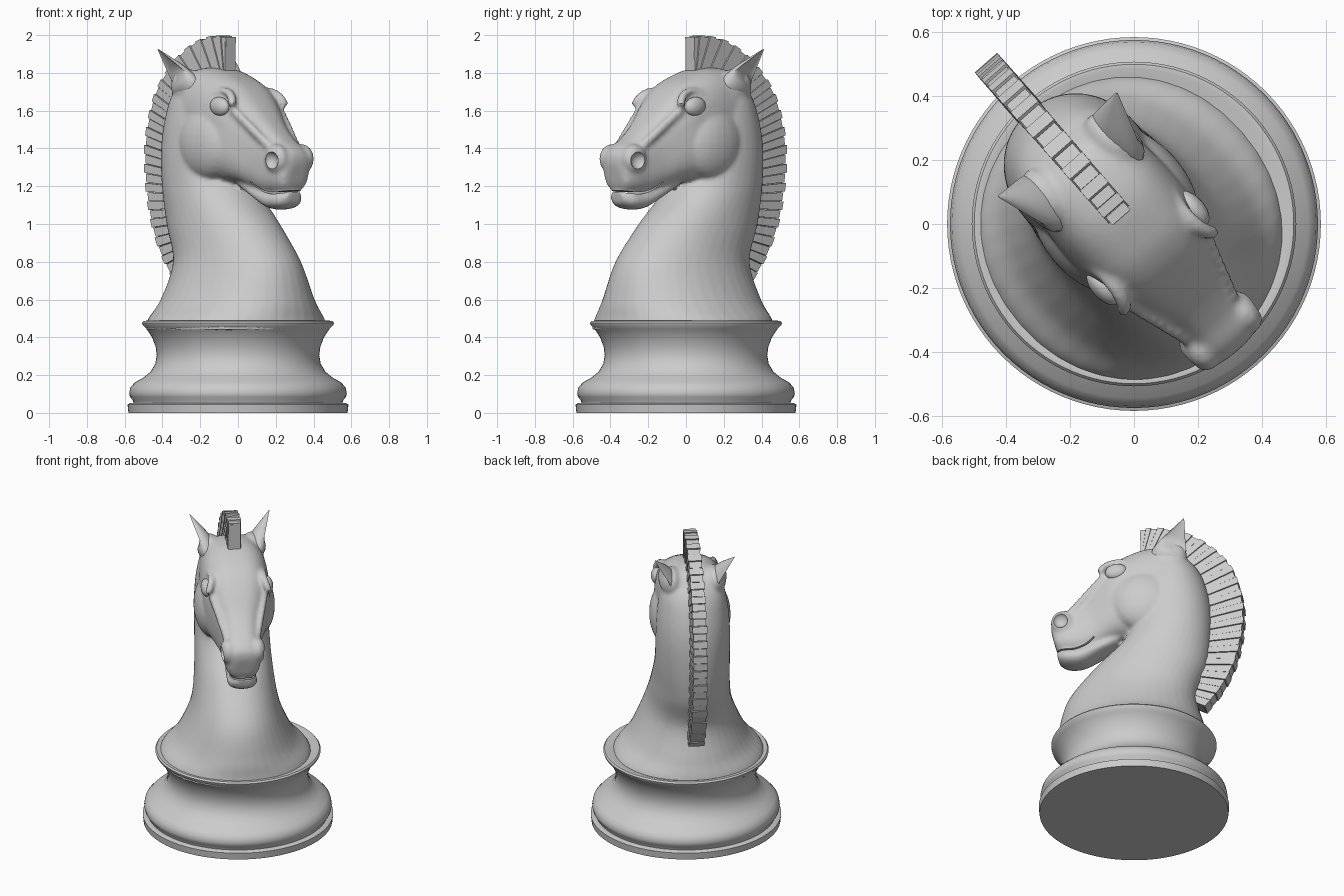
import bpy, bmesh, math
from mathutils import Matrix, Vector

old = bpy.data.objects.get("Cube")
if old:
    bpy.data.objects.remove(old)

# One stone-grey material
stone = bpy.data.materials.new("stone_grey")
stone.use_nodes = True
GREY = (0.6, 0.6, 0.6, 1)
stone.diffuse_color = GREY
stone.node_tree.nodes["Principled BSDF"].inputs["Base Color"].default_value = GREY

# Figure frame: x forward, y to its left, z up, turned to face a corner
TURN = Matrix.Translation((-0.012, -0.011, 0)) @ Matrix.Rotation(math.radians(-48.8), 4, 'Z')


def finish(bm, name, smooth=None, matrix=TURN):
    bmesh.ops.recalc_face_normals(bm, faces=bm.faces)
    bm.transform(matrix)
    mesh = bpy.data.meshes.new(name)
    bm.to_mesh(mesh)
    bm.free()
    mesh.materials.append(stone)
    ob = bpy.data.objects.new(name, mesh)
    bpy.context.scene.collection.objects.link(ob)
    if smooth:
        shade(ob, smooth)
    return ob


def shade(ob, angle):
    bpy.ops.object.select_all(action='DESELECT')
    ob.select_set(True)
    bpy.context.view_layer.objects.active = ob
    bpy.ops.object.shade_smooth_by_angle(angle=math.radians(angle))


def spline(rows, steps):
    """Smooth rows of numbers with a Catmull-Rom curve."""
    rows = [Vector(r) for r in rows]
    pts = [rows[0] * 2 - rows[1]] + rows + [rows[-1] * 2 - rows[-2]]
    out = []
    for a, b, c, d in zip(pts, pts[1:], pts[2:], pts[3:]):
        for k in range(steps):
            t = k / steps
            out.append((b * 2 + (c - a) * t + (a * 2 - b * 5 + c * 4 - d) * t ** 2
                        + (b * 3 - a - c * 3 + d) * t ** 3) / 2)
    return out + [rows[-1]]


def skin(bm, rings):
    rings = [[bm.verts.new(p) for p in r] for r in rings]
    n = len(rings[0])
    for a, b in zip(rings, rings[1:]):
        for i in range(n):
            j = (i + 1) % n
            bm.faces.new((a[i], a[j], b[j], b[i]))
    bm.faces.new(rings[0])
    bm.faces.new(rings[-1][::-1])


def power(v, n):
    return math.copysign(abs(v) ** (2 / n), v)


def body(bm, rows, n=2.0, sides=40):
    """Loft through rows of: edge x, z, opposite edge x, z, half width."""
    rings = []
    for x1, z1, x2, z2, w in spline(rows, 6):
        ring = []
        for i in range(sides):
            a = 2 * math.pi * i / sides
            c, s = power(math.cos(a), n), power(math.sin(a), n)
            ring.append(((x1 + x2) / 2 + c * (x1 - x2) / 2, w * s,
                         (z1 + z2) / 2 + c * (z1 - z2) / 2))
        rings.append(ring)
    skin(bm, rings)


def ball(bm, centre, radii, tilt=0.0):
    m = (Matrix.Translation(centre) @ Matrix.Rotation(tilt, 4, 'Y')
         @ Matrix.Diagonal((*radii, 1)))
    bmesh.ops.create_uvsphere(bm, u_segments=24, v_segments=14, radius=1, matrix=m)


def prism(bm, outline, w):
    """Extrude an x-z outline across the width."""
    skin(bm, [[(x, y, z) for x, z in outline] for y in (-w, w)])


# Turned base
profile = [(0.58, 0), (0.585, 0.045), (0.57, 0.052), (0.553, 0.052), (0.556, 0.065),
           (0.572, 0.085), (0.576, 0.105), (0.57, 0.135), (0.545, 0.162), (0.5, 0.187),
           (0.463, 0.218), (0.438, 0.26), (0.43, 0.305), (0.436, 0.35), (0.455, 0.4),
           (0.485, 0.445), (0.505, 0.465), (0.508, 0.477), (0.5, 0.487), (0.485, 0.488),
           (0.467, 0.482)]
bm = bmesh.new()
skin(bm, [[(r * math.cos(i * math.pi / 48), r * math.sin(i * math.pi / 48), z)
           for i in range(96)] for r, z in profile])
finish(bm, "turned_base", 40, Matrix())

# Neck and head, fused into one smooth skin
bm = bmesh.new()
body(bm, [(0.485, 0.44, -0.475, 0.44, 0.475), (0.475, 0.5, -0.465, 0.5, 0.45),
          (0.465, 0.6, -0.435, 0.6, 0.36), (0.41, 0.8, -0.39, 0.8, 0.272),
          (0.255, 1.0, -0.455, 1.0, 0.24), (0.06, 1.2, -0.48, 1.2, 0.23),
          (0.0, 1.4, -0.48, 1.4, 0.228), (-0.02, 1.58, -0.45, 1.56, 0.215),
          (-0.08, 1.73, -0.4, 1.68, 0.18), (-0.15, 1.8, -0.32, 1.77, 0.09)], n=2.1)
body(bm, [(-0.38, 1.7, -0.4, 1.5, 0.1), (-0.27, 1.81, -0.28, 1.36, 0.185),
          (-0.1, 1.825, -0.14, 1.26, 0.21), (0.05, 1.778, -0.01, 1.22, 0.21),
          (0.14, 1.725, 0.07, 1.22, 0.197), (0.22, 1.645, 0.14, 1.21, 0.167),
          (0.31, 1.54, 0.21, 1.185, 0.132), (0.4, 1.46, 0.3, 1.16, 0.114),
          (0.47, 1.415, 0.39, 1.16, 0.11), (0.507, 1.37, 0.465, 1.175, 0.09),
          (0.512, 1.32, 0.488, 1.215, 0.05)], n=2.8)
# Lower jaw
body(bm, [(0.1, 1.26, 0.08, 1.2, 0.08), (0.23, 1.2, 0.19, 1.145, 0.09),
          (0.35, 1.175, 0.31, 1.083, 0.092), (0.43, 1.175, 0.41, 1.08, 0.088),
          (0.478, 1.17, 0.465, 1.105, 0.05)], n=2.4)
for side in (-1, 1):
    ball(bm, (-0.07, side * 0.14, 1.43), (0.2, 0.11, 0.195))          # cheek
    ball(bm, (0.43, side * 0.09, 1.345), (0.075, 0.052, 0.078))       # nostril rim
    ball(bm, (-0.23, side * 0.13, 1.72), (0.12, 0.07, 0.1), 0.4)      # ear root
    for k in range(17):                                               # brow
        a = math.radians(170 - k * 10)
        ball(bm, (0.08 + 0.1 * math.cos(a), side * (0.188 - 0.03 * math.sin(a)),
                  1.625 + 0.08 * math.sin(a)), (0.024, 0.024, 0.018))
    for k in range(9):                                                # face ridge
        t = k / 8
        ball(bm, (0.17 + 0.22 * t, side * (0.165 - 0.07 * t), 1.6 - 0.2 * t),
             (0.026, 0.02, 0.026))
head = finish(bm, "neck_and_head")

# Cutters for nostrils and mouth
bm = bmesh.new()
for side in (-1, 1):
    ball(bm, (0.44, side * 0.15, 1.335), (0.05, 0.05, 0.05))
nostrils = finish(bm, "nostril_cutter")
bm = bmesh.new()
line = spline([(0.235, 1.222), (0.29, 1.185), (0.36, 1.165), (0.44, 1.168), (0.54, 1.185)], 4)
prism(bm, [(x, z + 0.005) for x, z in line] + [(x, z - 0.005) for x, z in line[::-1]], 0.2)
mouth = finish(bm, "mouth_cutter")

remesh = head.modifiers.new("fuse", 'REMESH')
remesh.mode = 'VOXEL'
remesh.voxel_size = 0.011
relax = head.modifiers.new("relax", 'SMOOTH')
relax.factor, relax.iterations = 0.5, 8
for cutter in (nostrils, mouth):
    cutter.hide_render = True
    cut = head.modifiers.new("cut", 'BOOLEAN')
    cut.operation, cut.object = 'DIFFERENCE', cutter
shaped = bpy.data.meshes.new_from_object(
    head.evaluated_get(bpy.context.evaluated_depsgraph_get()))
head.modifiers.clear()
head.data = shaped
for cutter in (nostrils, mouth):
    bpy.data.objects.remove(cutter)
shade(head, 40)

# Eyes and ears
for side, label in ((1, "left"), (-1, "right")):
    bm = bmesh.new()
    ball(bm, (0.085, side * 0.187, 1.622), (0.068, 0.036, 0.05), 0.15)
    finish(bm, label + "_eye", 60)

    bm = bmesh.new()
    rings = []
    root, tip = Vector((-0.2, 0.11, 1.66)), Vector((-0.345, 0.247, 1.925))
    wide, out = Vector((0.88, 0.3, 0.37)), Vector((-0.3, 0.85, -0.35))
    for t, w, d in spline([(0, 0.1, 0.05), (0.25, 0.108, 0.065), (0.5, 0.08, 0.058),
                           (0.75, 0.042, 0.033), (1, 0.003, 0.003)], 3):
        ring = []
        for i in range(20):
            a = i * math.pi / 10
            cup = min(1, max(0, (t - 0.3) * 4))
            depth = math.sin(a) * (1 - 1.3 * cup if math.sin(a) > 0 else 1)
            p = root.lerp(tip, t) + wide * w * math.cos(a) + out * d * depth
            ring.append((p.x, side * p.y, p.z))
        rings.append(ring)
    skin(bm, rings)
    finish(bm, label + "_ear", 50)

# Mane: fan of blocks between an inner and an outer curve, over a thin core
fan = spline([(-0.36, 0.745, -0.445, 0.7), (-0.41, 0.87, -0.545, 0.83),
              (-0.43, 1.0, -0.62, 0.98), (-0.44, 1.12, -0.66, 1.12),
              (-0.44, 1.24, -0.683, 1.27), (-0.43, 1.36, -0.683, 1.42),
              (-0.41, 1.47, -0.655, 1.56), (-0.37, 1.57, -0.605, 1.69),
              (-0.31, 1.66, -0.52, 1.8), (-0.24, 1.73, -0.41, 1.895),
              (-0.16, 1.77, -0.28, 1.965), (-0.07, 1.79, -0.15, 1.995),
              (-0.045, 1.79, -0.04, 1.995)], 3)


def reach(row, part):
    return tuple(row.xy.lerp(row.zw, part))


bm = bmesh.new()
for k, (p, q) in enumerate(zip(fan, fan[1:])):
    odd = k % 2
    a, b = p.lerp(q, 0.04), p.lerp(q, 0.96)
    grow = 0.97 if odd else 1.0
    prism(bm, [reach(a, 0), reach(a, grow), reach(b, grow), reach(b, 0)],
          (0.044 if odd else 0.049) - 0.0002 * k)
    prism(bm, [reach(p, 0), reach(p, 0.93), reach(q, 0.93), reach(q, 0)], 0.034)
finish(bm, "mane")
